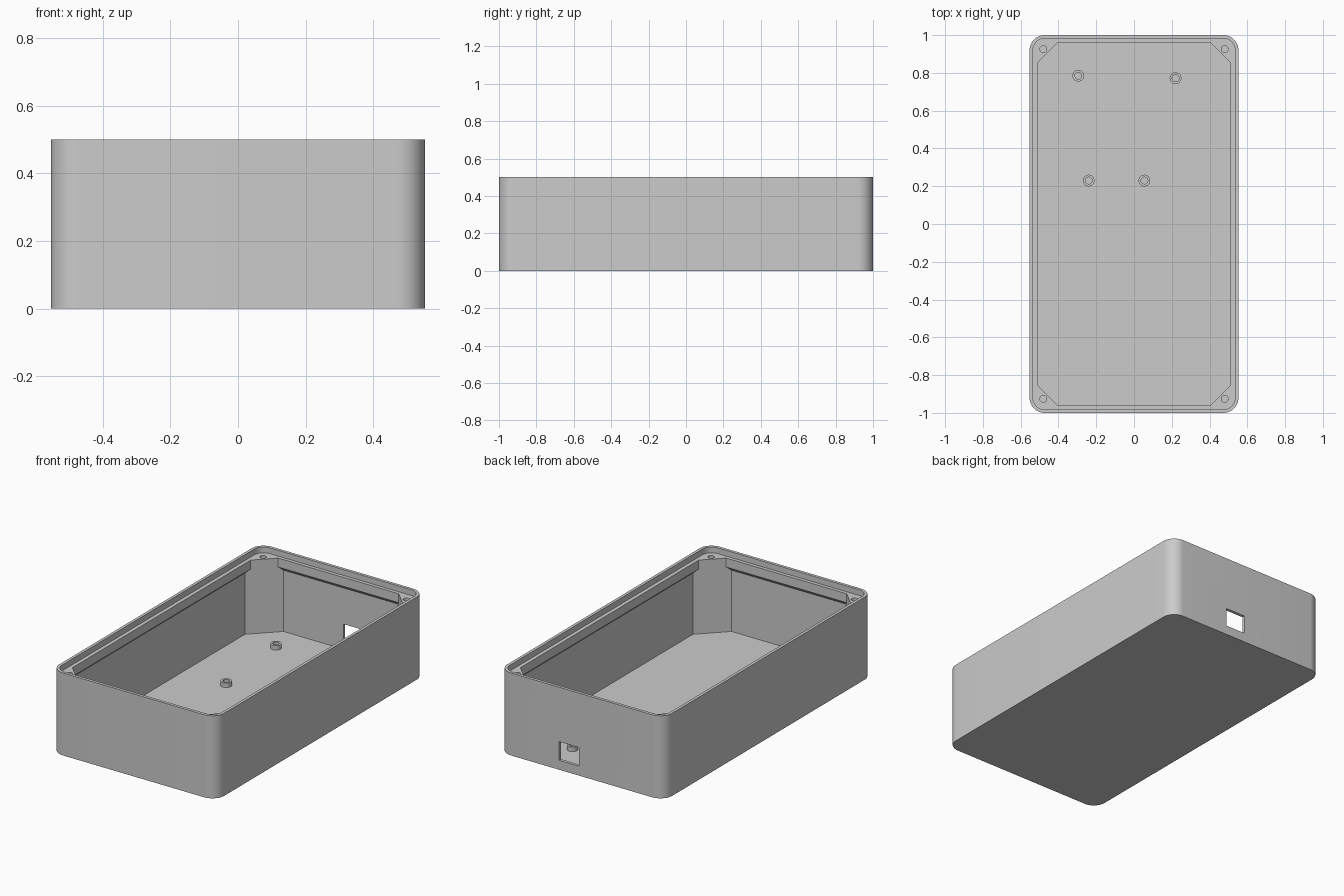
import bpy, bmesh, math

if "Cube" in bpy.data.objects:
    bpy.data.objects.remove(bpy.data.objects["Cube"])

W, L, H = 0.553, 1.0, 0.5        # half width, half length, height
T = 0.018                        # wall and floor thickness
LEDGE = 0.465                    # height of the lid seat
CHAMFER = 1.365                  # corner posts lie on |x| + |y| = CHAMFER

grey = bpy.data.materials.new("light_grey")
grey.diffuse_color = (0.6, 0.6, 0.6, 1)
grey.use_nodes = True
grey.node_tree.nodes["Principled BSDF"].inputs["Base Color"].default_value = grey.diffuse_color


def rounded(w, l, r, z, n=12):
    """Rounded rectangle ring."""
    pts = []
    for k, (sx, sy) in enumerate([(1, 1), (-1, 1), (-1, -1), (1, -1)]):
        for i in range(n + 1):
            a = math.pi / 2 * (k + i / n)
            pts.append((sx * (w - r) + r * math.cos(a),
                        sy * (l - r) + r * math.sin(a), z))
    return pts


def octagon(w, l, z):
    """Rectangle ring cut by the corner post planes."""
    a, b = CHAMFER - w, CHAMFER - l
    return [(w, a, z), (b, l, z), (-b, l, z), (-w, a, z),
            (-w, -a, z), (-b, -l, z), (b, -l, z), (w, -a, z)]


def circle(x, y, r, z, n=32):
    return [(x + r * math.cos(2 * math.pi * i / n),
             y + r * math.sin(2 * math.pi * i / n), z) for i in range(n)]


def loft(name, rings, caps=True):
    """Skin a stack of rings with equal point counts."""
    bm = bmesh.new()
    vs = [[bm.verts.new(p) for p in ring] for ring in rings]
    n = len(vs[0])
    for lo, hi in zip(vs, vs[1:]):
        for i in range(n):
            j = (i + 1) % n
            bm.faces.new((lo[i], lo[j], hi[j], hi[i]))
    if caps:
        bm.faces.new(vs[0][::-1])
        bm.faces.new(vs[-1])
        bmesh.ops.recalc_face_normals(bm, faces=bm.faces)
    me = bpy.data.meshes.new(name)
    bm.to_mesh(me)
    bm.free()
    ob = bpy.data.objects.new(name, me)
    me.materials.append(grey)
    bpy.context.collection.objects.link(ob)
    return ob


def activate(ob):
    bpy.ops.object.select_all(action='DESELECT')
    ob.select_set(True)
    bpy.context.view_layer.objects.active = ob


def cut(ob, cutter):
    activate(ob)
    m = ob.modifiers.new("cut", 'BOOLEAN')
    m.operation, m.solver, m.object = 'DIFFERENCE', 'EXACT', cutter
    bpy.ops.object.modifier_apply(modifier=m.name)
    bpy.data.objects.remove(cutter)


# Enclosure body
body = loft("enclosure_body", [rounded(W, L, 0.08, 0), rounded(W, L, 0.08, H)])

# Lid recess around the top rim
cut(body, loft("recess_cutter", [rounded(W - T, L - T, 0.062, LEDGE),
                                 rounded(W - T, L - T, 0.062, H + 0.1)]))

# Cavity with corner posts and an overhanging lip with sloped underside
w1, l1, w2, l2 = W - T, L - T, 0.512, 0.961
cut(body, loft("cavity_cutter", [octagon(w1, l1, T), octagon(w1, l1, 0.389),
                                 octagon(w2, l2, 0.411), octagon(w2, l2, H + 0.1)]))

# Screw holes in the corner posts
for sx in (-1, 1):
    for sy in (-1, 1):
        cut(body, loft("screw_cutter", [circle(sx * 0.48, sy * 0.926, 0.018, 0.3),
                                        circle(sx * 0.48, sy * 0.926, 0.018, H + 0.1)]))

# Connector window in the back wall
win = [(0.018, 0.95), (0.15, 0.95), (0.15, 1.05), (0.018, 1.05)]
cut(body, loft("window_cutter", [[(x, y, z) for x, y in win] for z in (0.057, 0.17)]))
activate(body)
bpy.ops.object.shade_smooth_by_angle(angle=math.radians(30))

# Hollow board standoffs on the floor
for x, y in [(-0.295, 0.785), (0.22, 0.772), (-0.24, 0.23), (0.055, 0.23)]:
    top = T + 0.027
    post = loft("standoff", [circle(x, y, 0.031, T), circle(x, y, 0.031, top),
                             circle(x, y, 0.018, top), circle(x, y, 0.018, T)], caps=False)
    activate(post)
    bpy.ops.object.shade_smooth_by_angle(angle=math.radians(30))
